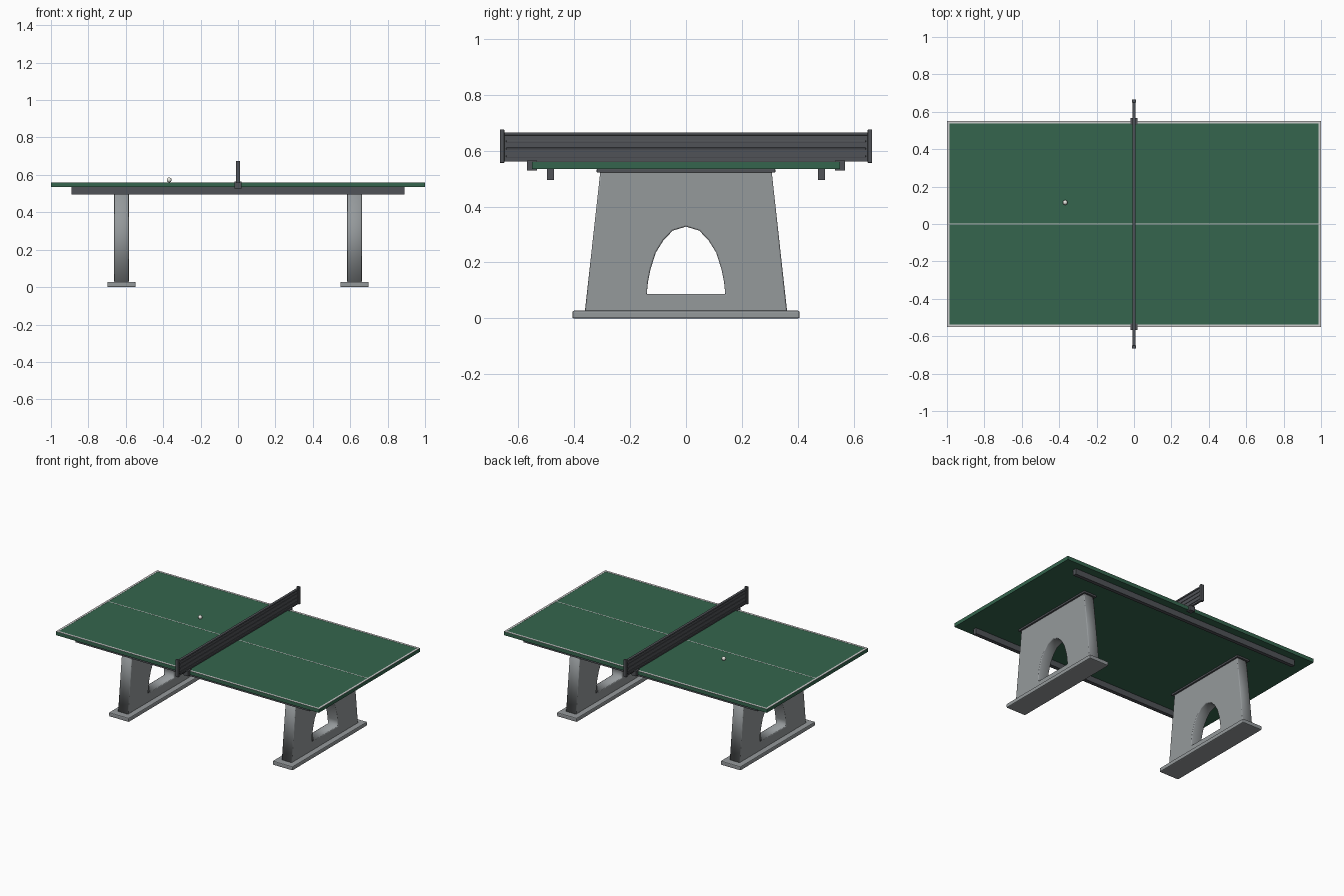
import bpy
import bmesh
from mathutils import Vector

if "Cube" in bpy.data.objects:
    bpy.data.objects.remove(bpy.data.objects["Cube"])


def material(name, rgb):
    m = bpy.data.materials.new(name)
    m.diffuse_color = (*rgb, 1)
    m.use_nodes = True
    m.node_tree.nodes["Principled BSDF"].inputs["Base Color"].default_value = m.diffuse_color
    return m


GREEN = material("table_green", (0.035, 0.13, 0.075))
DARK = material("dark_metal", (0.08, 0.085, 0.095))
PALE = material("pale_paint", (0.6, 0.62, 0.6))
GREY = material("concrete_grey", (0.3, 0.32, 0.33))
WHITE = material("ball_white", (0.8, 0.8, 0.75))


def box(name, lo, hi, mat, bevel=0.0):
    """Box given by its low and high corners, with an optional bevel."""
    lo, hi = Vector(lo), Vector(hi)
    bm = bmesh.new()
    bmesh.ops.create_cube(bm, size=1)
    for v in bm.verts:
        v.co = Vector([(lo[i] + hi[i]) / 2 + v.co[i] * (hi[i] - lo[i]) for i in range(3)])
    if bevel:
        bmesh.ops.bevel(bm, geom=bm.edges[:], offset=bevel, segments=2,
                        profile=0.5, affect='EDGES')
    me = bpy.data.meshes.new(name)
    bm.to_mesh(me)
    bm.free()
    me.materials.append(mat)
    ob = bpy.data.objects.new(name, me)
    bpy.context.collection.objects.link(ob)
    return ob


def arch_leg(name, x):
    """Tapered slab with an arched opening and chamfered rims."""
    half = [(0.14, 0.088), (0.136, 0.13), (0.127, 0.175), (0.108, 0.235),
            (0.08, 0.28), (0.047, 0.314)]
    arch = half + [(0, 0.328)] + [(-y, z) for y, z in reversed(half)]
    outline = [(-0.361, 0.026), (0.361, 0.026), (0.306, 0.525), (-0.306, 0.525)]
    cu = bpy.data.curves.new(name, 'CURVE')
    cu.dimensions = '2D'
    cu.fill_mode = 'BOTH'
    cu.extrude = 0.034
    cu.bevel_depth = 0.005
    cu.bevel_resolution = 1
    cu.offset = -0.005
    for pts in (outline, arch):
        sp = cu.splines.new('POLY')
        sp.points.add(len(pts) - 1)
        for p, (y, z) in zip(sp.points, pts):
            p.co = (y, z, 0, 1)
        sp.use_cyclic_u = True
    cu.materials.append(GREY)
    ob = bpy.data.objects.new(name, cu)
    bpy.context.collection.objects.link(ob)
    ob.location.x = x
    ob.rotation_euler = (1.5707963, 0, 1.5707963)
    bpy.ops.object.select_all(action='DESELECT')
    ob.select_set(True)
    bpy.context.view_layer.objects.active = ob
    bpy.ops.object.convert(target='MESH')


# Table top with painted lines
box("table_top", (-1, -0.55, 0.534), (1, 0.55, 0.559), GREEN)
Z0, Z1, W = 0.558, 0.56, 0.014
box("centre_line", (-1 + W, -0.003, Z0), (1 - W, 0.003, 0.5595), PALE)
for s, tag in ((-1, "a"), (1, "b")):
    ys = sorted((s * 0.55, s * (0.55 - W)))
    xs = sorted((s * 1.0, s * (1 - W)))
    box("side_line_" + tag, (-1, ys[0], Z0), (1, ys[1], Z1), PALE)
    box("end_line_" + tag, (xs[0], -0.55 + W, Z0), (xs[1], 0.55 - W, Z1), PALE)

    # Support rails under the top
    ys = sorted((s * 0.471, s * 0.496))
    box("support_rail_" + tag, (-0.89, ys[0], 0.494), (0.89, ys[1], 0.535), DARK)

    # Legs, feet and mounting plates
    x = s * 0.623
    arch_leg("leg_" + tag, x)
    box("foot_" + tag, (x - 0.076, -0.406, 0), (x + 0.076, 0.406, 0.028), GREY, 0.006)
    box("mounting_plate_" + tag, (x - 0.05, -0.319, 0.521), (x + 0.05, 0.319, 0.535), DARK, 0.003)

    # Net posts and clamps
    ys = sorted((s * 0.649, s * 0.665))
    box("net_post_" + tag, (-0.011, ys[0], 0.556), (0.011, ys[1], 0.675), DARK, 0.002)
    ys = sorted((s * 0.532, s * 0.568))
    box("net_clamp_" + tag, (-0.019, ys[0], 0.528), (0.019, ys[1], 0.565), DARK, 0.002)

# Net: thin panel, edge rails and slats
box("net_panel", (-0.004, -0.65, 0.562), (0.004, 0.65, 0.66), DARK)
box("net_top_rail", (-0.009, -0.65, 0.654), (0.009, 0.65, 0.665), DARK, 0.002)
box("net_bottom_rail", (-0.007, -0.65, 0.56), (0.007, 0.65, 0.568), DARK, 0.001)
for i in range(3):
    z = 0.579 + i * 0.027
    box(f"net_slat_{i + 1}", (-0.007, -0.642, z - 0.004), (0.007, 0.642, z + 0.004), DARK, 0.001)

# Ball
bpy.ops.mesh.primitive_uv_sphere_add(segments=20, ring_count=12, radius=0.013,
                                     location=(-0.368, 0.115, 0.573))
ball = bpy.context.object
ball.name = "ball"
ball.data.materials.append(WHITE)
bpy.ops.object.shade_smooth()
